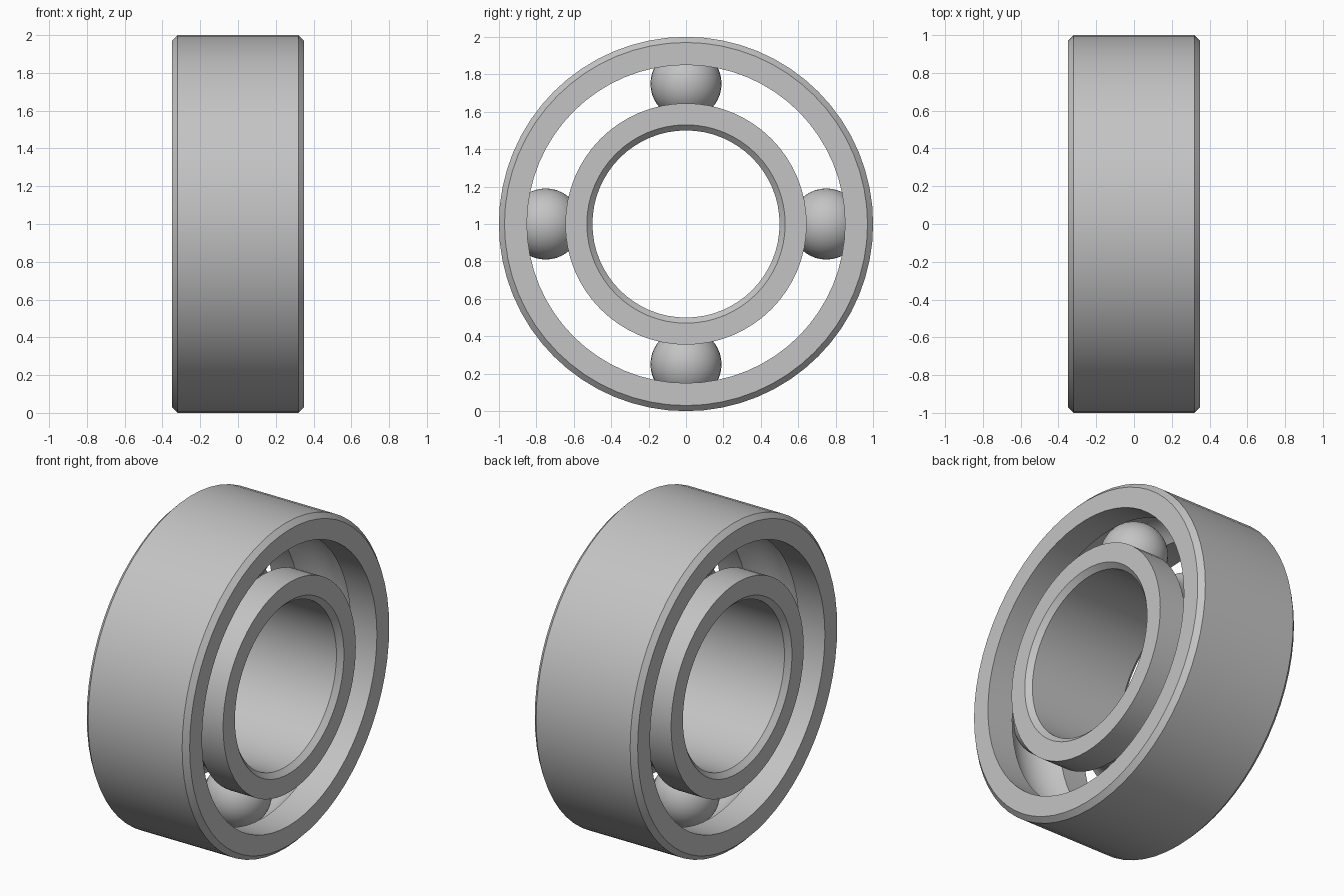
import bpy, bmesh, math
from mathutils import Matrix, Vector

cube = bpy.data.objects.get("Cube")
if cube:
    bpy.data.objects.remove(cube, do_unlink=True)

HALF = 0.35        # half width of the rings
PITCH = 0.75       # radius of the ball circle
BALL = 0.19
GROOVE = 0.2
CHAMFER = 0.03
CENTRE = Vector((0, 0, 1))

steel = bpy.data.materials.new("steel_grey")
steel.use_nodes = True
grey = (0.55, 0.55, 0.55, 1)
steel.diffuse_color = grey
steel.node_tree.nodes["Principled BSDF"].inputs["Base Color"].default_value = grey


def finish(name, bm):
    bmesh.ops.recalc_face_normals(bm, faces=bm.faces)
    mesh = bpy.data.meshes.new(name)
    bm.to_mesh(mesh)
    bm.free()
    mesh.materials.append(steel)
    obj = bpy.data.objects.new(name, mesh)
    bpy.context.collection.objects.link(obj)
    bpy.ops.object.select_all(action="DESELECT")
    obj.select_set(True)
    bpy.context.view_layer.objects.active = obj
    bpy.ops.object.shade_smooth_by_angle(angle=math.radians(30))
    return obj


def ring(name, plain, race, steps=64, arc=12):
    """Turn a ring about x: chamfered plain side, ball groove in the race side."""
    sign = 1 if plain > race else -1
    reach = math.acos(abs(race - PITCH) / GROOVE)
    profile = [(-HALF, race), (-HALF, plain - sign * CHAMFER), (-HALF + CHAMFER, plain),
               (HALF - CHAMFER, plain), (HALF, plain - sign * CHAMFER), (HALF, race)]
    for i in range(arc + 1):
        a = reach * (1 - 2 * i / arc)
        profile.append((GROOVE * math.sin(a), PITCH + sign * GROOVE * math.cos(a)))
    bm = bmesh.new()
    loops = []
    for s in range(steps):
        t = math.tau * s / steps
        loops.append([bm.verts.new((x, r * math.cos(t), 1 + r * math.sin(t))) for x, r in profile])
    n = len(profile)
    for s in range(steps):
        a, b = loops[s], loops[(s + 1) % steps]
        for i in range(n):
            j = (i + 1) % n
            bm.faces.new((a[i], a[j], b[j], b[i]))
    return finish(name, bm)


# Races
ring("outer_race", plain=1.0, race=0.85)
ring("inner_race", plain=0.5, race=0.645)

# Four balls between the races
for k, side in enumerate(("left_back", "top", "front", "bottom")):
    t = k * math.pi / 2
    place = CENTRE + PITCH * Vector((0, math.cos(t), math.sin(t)))
    bm = bmesh.new()
    bmesh.ops.create_uvsphere(bm, u_segments=32, v_segments=20, radius=BALL,
                              matrix=Matrix.Translation(place))
    finish(("back" if k == 0 else side) + "_ball", bm)
